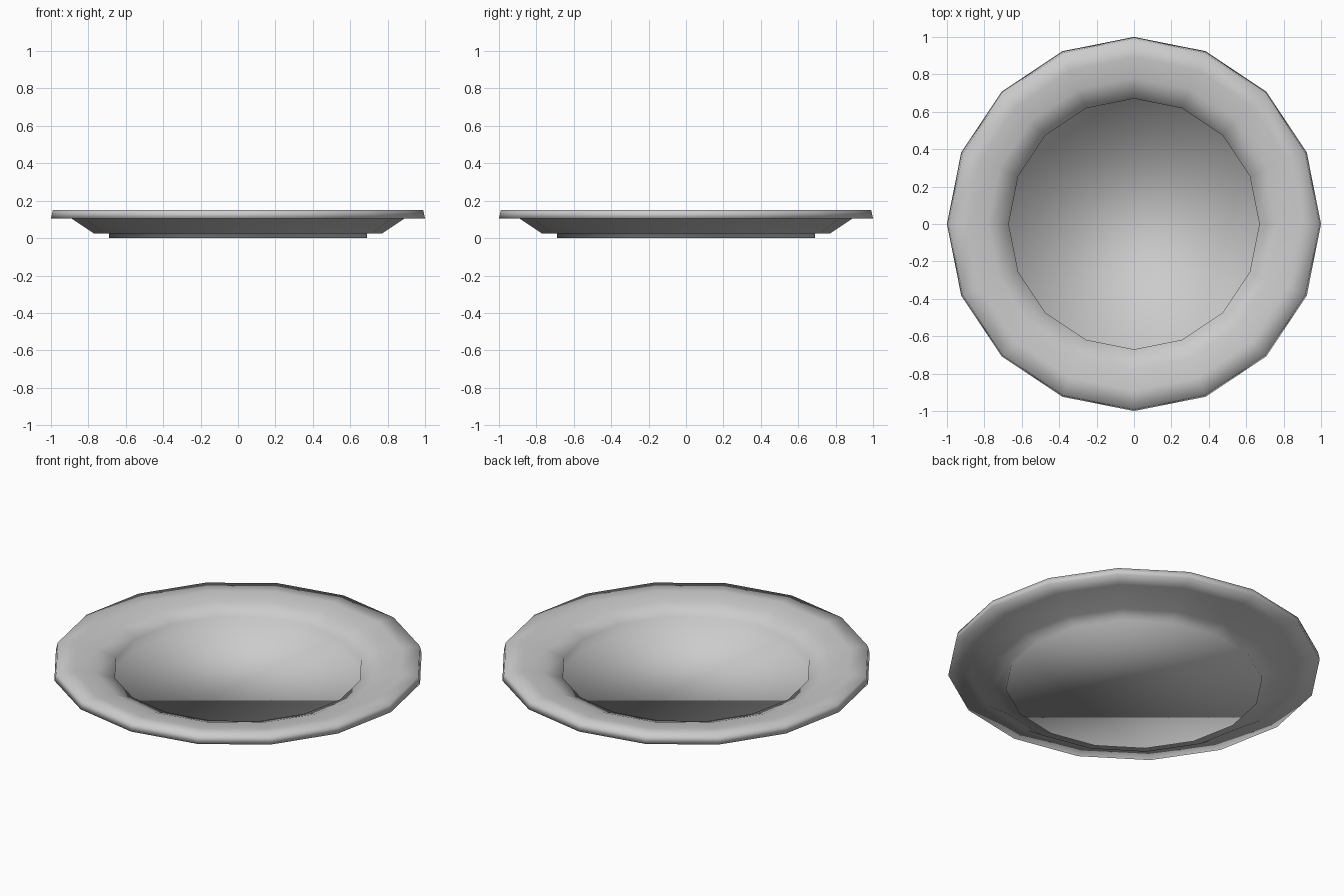
import bpy, bmesh, math

if "Cube" in bpy.data.objects:
    bpy.data.objects.remove(bpy.data.objects["Cube"])

SIDES = 16

# Cross-section as (radius, height): floor edge, well lip, rim, underside, foot
PROFILE = [
    (0.67, 0.037), (0.67, 0.093), (0.78, 0.135), (0.89, 0.148), (0.99, 0.15),
    (1.00, 0.105), (0.89, 0.105), (0.77, 0.025), (0.69, 0.025), (0.69, 0.0),
]


def lathe(name, profile, sides):
    """Spin a profile into rings, bridge them and cap both ends."""
    bm = bmesh.new()
    rings = []
    for r, z in profile:
        rings.append([bm.verts.new((r * math.cos(2 * math.pi * i / sides),
                                    r * math.sin(2 * math.pi * i / sides), z))
                      for i in range(sides)])
    for a, b in zip(rings, rings[1:]):
        for i in range(sides):
            j = (i + 1) % sides
            bm.faces.new((a[i], a[j], b[j], b[i]))
    bm.faces.new(rings[0])
    bm.faces.new(rings[-1])
    bmesh.ops.recalc_face_normals(bm, faces=bm.faces[:])
    for f in bm.faces:
        f.smooth = True
    mesh = bpy.data.meshes.new(name)
    bm.to_mesh(mesh)
    bm.free()
    obj = bpy.data.objects.new(name, mesh)
    bpy.context.collection.objects.link(obj)
    return obj


# Whole plate: rim, well and foot in one smooth low-poly shell
lathe("plate", PROFILE, SIDES)
